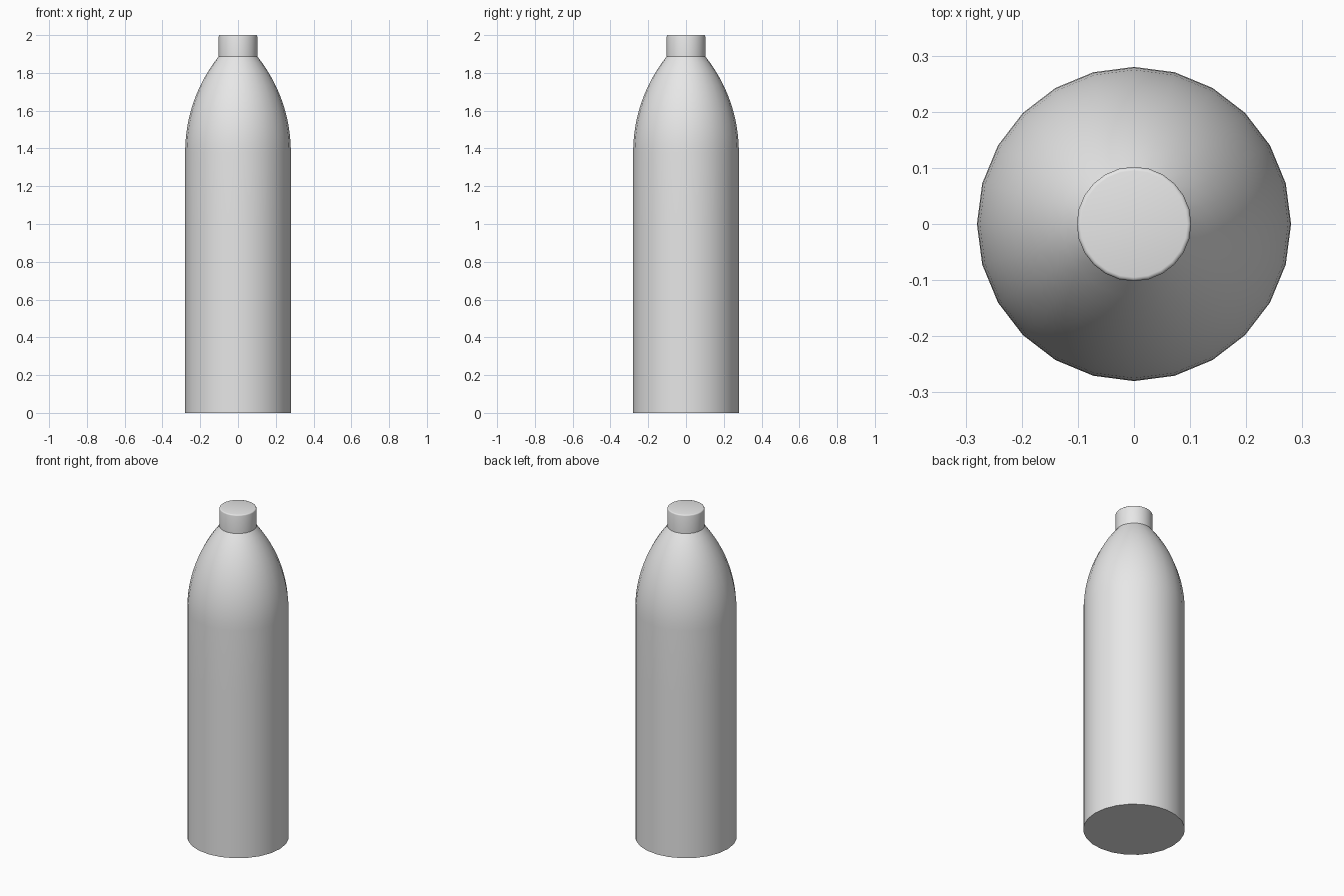
import bpy
import bmesh
import math

SIDES = 24

cube = bpy.data.objects.get("Cube")
if cube:
    bpy.data.objects.remove(cube, do_unlink=True)

grey = bpy.data.materials.new("light_grey")
grey.use_nodes = True
colour = (0.8, 0.8, 0.8, 1)
grey.diffuse_color = colour
grey.node_tree.nodes["Principled BSDF"].inputs["Base Color"].default_value = colour


def lathe(name, profile):
    """Revolve (radius, height) points around z and close both ends."""
    bm = bmesh.new()
    rings = []
    for r, z in profile:
        rings.append([bm.verts.new((r * math.cos(a), r * math.sin(a), z))
                      for a in (math.tau * i / SIDES for i in range(SIDES))])
    for low, high in zip(rings, rings[1:]):
        for i in range(SIDES):
            j = (i + 1) % SIDES
            bm.faces.new((low[i], low[j], high[j], high[i]))
    bm.faces.new(rings[0][::-1])
    bm.faces.new(rings[-1])
    mesh = bpy.data.meshes.new(name)
    bm.to_mesh(mesh)
    bm.free()
    mesh.materials.append(grey)
    obj = bpy.data.objects.new(name, mesh)
    bpy.context.collection.objects.link(obj)
    bpy.ops.object.select_all(action="DESELECT")
    obj.select_set(True)
    bpy.context.view_layer.objects.active = obj
    bpy.ops.object.shade_smooth_by_angle(angle=math.radians(35))
    return obj


# Bottle body: straight wall, then shoulders following a circular arc
radius, shoulder, neck, neck_radius = 0.28, 1.38, 1.89, 0.1
rise, inset = neck - shoulder, radius - neck_radius
arc = (rise ** 2 + inset ** 2) / (2 * inset)
sweep = math.asin(rise / arc)
steps = 12
body = [(radius, z) for z in (0, 0.6, 1.0)]
for k in range(steps + 1):
    a = sweep * k / steps
    body.append((radius - arc * (1 - math.cos(a)), shoulder + arc * math.sin(a)))
lathe("bottle_body", body)

# Cap: short cylinder with a softened top rim
cap_radius, rim = 0.102, 0.007
cap = [(cap_radius, neck - 0.005)]
for k in range(4):
    a = math.pi / 2 * k / 3
    cap.append((cap_radius - rim * (1 - math.cos(a)), 2 - rim * (1 - math.sin(a))))
lathe("bottle_cap", cap)
